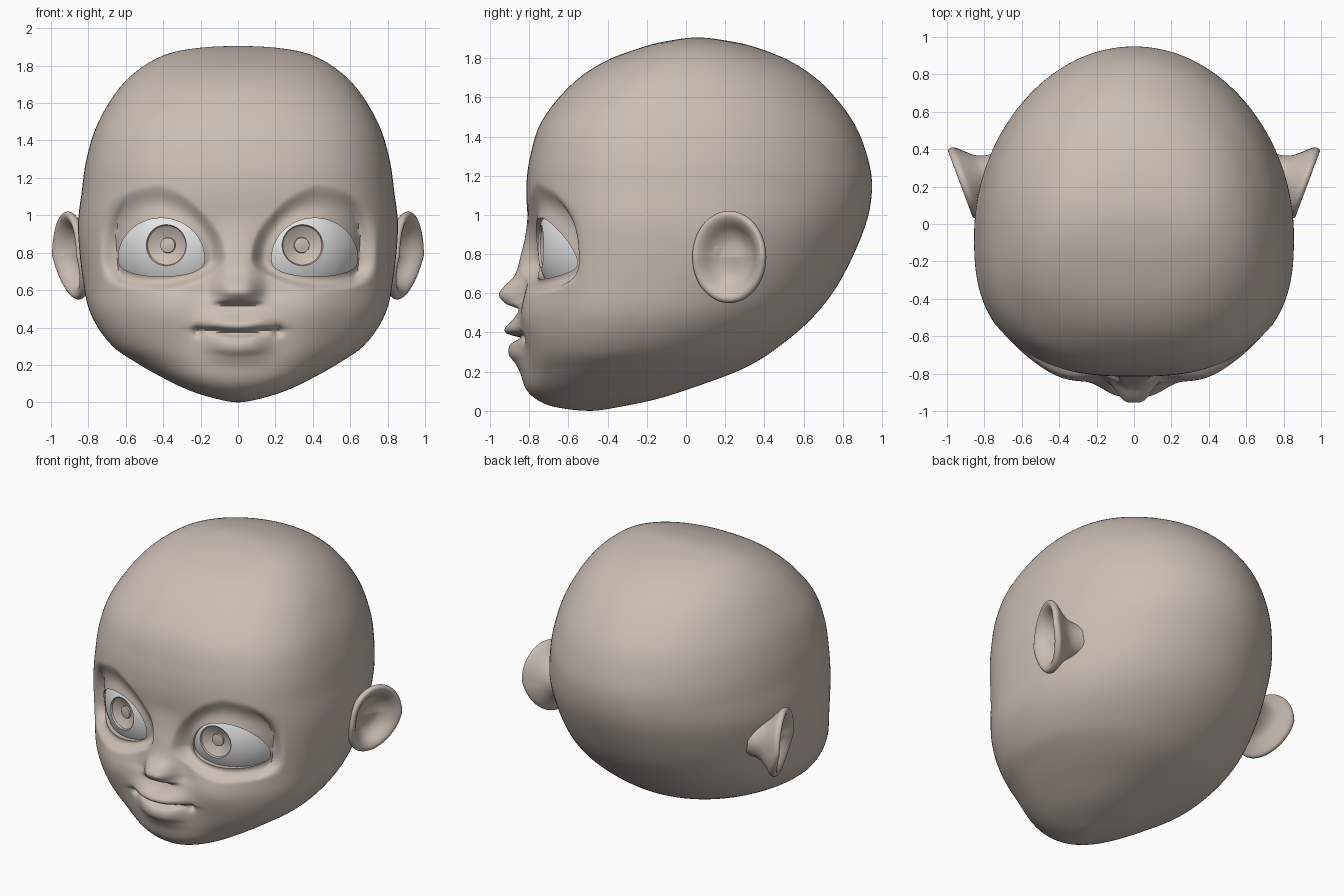
import bpy, bmesh, math
from mathutils import Vector

old = bpy.data.objects.get("Cube")
if old:
    bpy.data.objects.remove(old, do_unlink=True)


def material(name, rgb):
    mat = bpy.data.materials.new(name)
    mat.use_nodes = True
    colour = (*rgb, 1.0)
    mat.diffuse_color = colour
    mat.node_tree.nodes["Principled BSDF"].inputs["Base Color"].default_value = colour
    return mat


SKIN = material("skin", (0.60, 0.51, 0.45))
WHITE = material("eye white", (0.80, 0.80, 0.80))


def loft(name, rings, mats):
    """Skin a list of equal closed rings; collapsed rings become poles."""
    bm = bmesh.new()
    rows = [[bm.verts.new(p) for p in ring] for ring in rings]
    for low, high in zip(rows, rows[1:]):
        for i in range(len(low)):
            j = (i + 1) % len(low)
            bm.faces.new((low[i], low[j], high[j], high[i]))
    bmesh.ops.remove_doubles(bm, verts=bm.verts, dist=0.00001)
    edges = [e for e in bm.edges if e.is_boundary]
    if edges:
        bmesh.ops.holes_fill(bm, edges=edges, sides=0)
    bmesh.ops.recalc_face_normals(bm, faces=bm.faces)
    mesh = bpy.data.meshes.new(name)
    bm.to_mesh(mesh)
    bm.free()
    for mat in mats:
        mesh.materials.append(mat)
    obj = bpy.data.objects.new(name, mesh)
    bpy.context.collection.objects.link(obj)
    return obj


def activate(obj):
    bpy.ops.object.select_all(action='DESELECT')
    obj.select_set(True)
    bpy.context.view_layer.objects.active = obj


def smooth(obj, degrees):
    activate(obj)
    bpy.ops.object.shade_smooth_by_angle(angle=math.radians(degrees))


def step(t):
    t = min(1.0, max(0.0, t))
    return t * t * (3 - 2 * t)


def catmull(a, b, c, d, t):
    return tuple(0.5 * (2 * q + (r - p) * t + (2 * p - 5 * q + 4 * r - s) * t * t
                        + (3 * q - p - 3 * r + s) * t ** 3)
                 for p, q, r, s in zip(a, b, c, d))


def profile(points, z):
    """Smooth curve through (z, value) points, zero beyond both ends."""
    if z <= points[0][0] or z >= points[-1][0]:
        return 0.0
    last = len(points) - 1

    def slope(k):
        if k in (0, last):
            return 0.0
        (za, va), (zb, vb) = points[k - 1], points[k + 1]
        return (vb - va) / (zb - za)

    i = max(k for k in range(last) if points[k][0] <= z)
    (z0, v0), (z1, v1) = points[i], points[i + 1]
    h = z1 - z0
    t = (z - z0) / h
    return (v0 + (v1 - v0) * step(t) + h * t * (1 - t) ** 2 * slope(i)
            - h * t * t * (1 - t) * slope(i + 1))


# Eye layout shared by the sockets, openings and eyeballs
EYE_X, EYE_Z, EYE_W, EYE_UP, EYE_DOWN = 0.41, 0.77, 0.23, 0.215, 0.097
BALL = Vector((0.30, -0.38, 0.84))
BALL_R = 0.38

# Nose and mouth relief along the middle of the face: height, how far forward
NOSE = [(0.50, 0), (0.52, 0.01), (0.546, 0.10), (0.587, 0.15), (0.63, 0.13),
        (0.69, 0.075), (0.8, 0.04), (0.9, 0.015), (1.02, 0)]
MOUTH = [(0.1, 0), (0.18, 0.012), (0.24, 0.04), (0.28, 0.073), (0.315, 0.08),
         (0.345, 0.066), (0.362, 0.03), (0.375, 0.025), (0.39, 0.09),
         (0.415, 0.108), (0.44, 0.09), (0.475, 0.058), (0.515, 0.035), (0.57, 0)]


def face_relief(x, y, z):
    ax = abs(x)
    # Cheeks
    y -= 0.055 * math.exp(-((ax - 0.36) / 0.15) ** 2 / 2 - ((z - 0.51) / 0.12) ** 2 / 2)
    # Nose
    y -= profile(NOSE, z) * math.exp(-(ax / 0.115) ** 3)
    # Lips, with slightly raised and dimpled corners
    lip_z = z - 0.015 * step(ax / 0.2)
    width = 0.16 + 0.03 * step((lip_z - 0.35) / 0.04)
    y -= profile(MOUTH, lip_z) * math.exp(-(ax / width) ** 3)
    y += 0.03 * math.exp(-((ax - 0.215) / 0.025) ** 2 - ((z - 0.38) / 0.025) ** 2)
    # Sockets and lids that follow the eyeball
    u = (ax - EYE_X) / EYE_W
    v = (z - EYE_Z) / (EYE_UP if z > EYE_Z else EYE_DOWN)
    reach = 1.85 - 0.35 * min(1, max(0, -u))
    weight = 1 - step((math.hypot(u, v) - 1.1) / (reach - 1.1))
    if weight > 0:
        gap = (ax - BALL.x) ** 2 + (0.75 * (z - BALL.z)) ** 2
        lid = BALL.y - math.sqrt(max(BALL_R ** 2 - gap, 0.021)) - 0.015
        y += weight * max(0, lid - y)
    return y


# Head: height, front, back and half width of each level
LEVELS = [
    (0.00, -0.49, -0.49, 0), (0.02, -0.67, -0.34, 0.12), (0.06, -0.765, -0.15, 0.25),
    (0.12, -0.82, 0.04, 0.38), (0.21, -0.83, 0.28, 0.54), (0.31, -0.825, 0.45, 0.68),
    (0.47, -0.81, 0.64, 0.786), (0.66, -0.80, 0.785, 0.83), (0.93, -0.805, 0.91, 0.855),
    (1.13, -0.815, 0.949, 0.835), (1.30, -0.795, 0.925, 0.81), (1.48, -0.735, 0.85, 0.755),
    (1.66, -0.59, 0.705, 0.65), (1.78, -0.42, 0.54, 0.53), (1.86, -0.21, 0.34, 0.385),
    (1.895, -0.05, 0.17, 0.21), (1.905, 0.06, 0.06, 0)]


def beyond(pole, near):
    return (near[0], 2 * pole[1] - near[1], 2 * pole[2] - near[2], -near[3])


FRONT, BACK = 200, 70
angles = []
for i in range(FRONT):
    t = 2 * i / FRONT - 1
    angles.append(math.pi / 2 * (0.6 * t + 0.4 * t ** 3))
angles += [math.pi * (0.5 + i / BACK) for i in range(BACK)]


def head_ring(z, front, back, width):
    mid = 0.57 * front + 0.43 * back
    square = 2.05 + 0.55 * step((z - 0.05) / 0.5) - 0.4 * step((z - 1.3) / 0.6)
    ring = []
    for a in angles:
        s, c = math.sin(a), math.cos(a)
        if c > 0:
            r = (abs(s) ** square + c ** square) ** (-1 / square)
            x = width * r * s
            y = face_relief(x, mid + (front - mid) * r * c, z)
        else:
            x, y = width * s, mid - (back - mid) * c
        ring.append((x, y, z))
    return ring


padded = [beyond(LEVELS[0], LEVELS[1])] + LEVELS + [beyond(LEVELS[-1], LEVELS[-2])]
rings = []
for a, b, c, d in zip(padded, padded[1:], padded[2:], padded[3:]):
    count = max(6, round((c[0] - b[0]) / 0.01))
    rings += [head_ring(*catmull(a, b, c, d, k / count)) for k in range(count)]
rings.append(head_ring(*LEVELS[-1]))
head = loft("head", rings, [SKIN])

# Eye openings
for side in (-1, 1):
    outline = []
    for k in range(64):
        a = math.tau * (k + 0.5) / 64
        s = math.sin(a)
        rise = EYE_UP * s if s > 0 else -EYE_DOWN * abs(s) ** 0.7
        outline.append((side * (EYE_X + EYE_W * math.cos(a)), EYE_Z + rise))
    cutter = loft("eye_cutter", [[(x, y, z) for x, z in outline] for y in (-1.1, -0.4)], [])
    cutter.hide_render = True
    activate(head)
    mod = head.modifiers.new("eye_opening", 'BOOLEAN')
    mod.operation = 'DIFFERENCE'
    mod.solver = 'EXACT'
    mod.object = cutter
    bpy.ops.object.modifier_apply(modifier=mod.name)
    bpy.data.objects.remove(cutter, do_unlink=True)
smooth(head, 50)

# Eyeballs with a dished iris and a raised pupil: (radius, height) around the gaze axis
IRIS = 0.11
rim = math.asin(IRIS / BALL_R)
section = []
for k in range(41):
    a = math.pi + (rim - math.pi) * k / 40
    section.append((BALL_R * math.sin(a), BALL_R * math.cos(a)))
section += [(0.105, 0.352), (0.075, 0.335), (0.042, 0.325), (0.04, 0.336), (0.02, 0.34), (0, 0.341)]
for side, label, gaze in ((1, "left", 0.045), (-1, "right", -0.085)):
    turns = [math.tau * k / 64 for k in range(64)]
    eye = loft(label + "_eye",
               [[(r * math.cos(t), r * math.sin(t), h) for t in turns] for r, h in section],
               [WHITE, SKIN])
    for face in eye.data.polygons:
        if face.center.z > 0 and face.center.xy.length < IRIS:
            face.material_index = 1
    eye.location = (side * BALL.x, BALL.y, BALL.z)
    eye.rotation_euler = Vector((gaze, -0.36, 0)).to_track_quat('Z', 'Y').to_euler()
    smooth(eye, 30)

# Ears: rings of (scale, depth) from the bowl, over the rim, to the root
EAR = [(0, 0.10), (0.2, 0.10), (0.4, 0.09), (0.58, 0.062), (0.72, 0.025), (0.83, 0.003),
       (0.92, -0.004), (0.98, 0.003), (1.0, 0.018), (0.97, 0.035), (0.86, 0.06),
       (0.7, 0.095), (0.57, 0.13), (0.48, 0.18), (0.44, 0.25)]
along = Vector((0.35, 0.935, 0))
inward = Vector((-0.935, 0.35, 0))
for side, label in ((1, "left"), (-1, "right")):
    rings = []
    for a, b, c, d in zip(EAR[:1] + EAR, EAR, EAR[1:], EAR[2:] + EAR[-1:]):
        for k in range(3):
            scale, depth = catmull(a, b, c, d, k / 3)
            ring = []
            for i in range(64):
                t = math.tau * i / 64
                v = 0.235 * scale * math.sin(t)
                p = Vector((0.925, 0.215, 0.785)) + along * (0.2 * scale * math.cos(t)) + inward * depth
                ring.append((side * (p.x + 0.25 * min(0, v)), p.y, p.z + v))
            rings.append(ring)
    smooth(loft(label + "_ear", rings, [SKIN]), 60)
